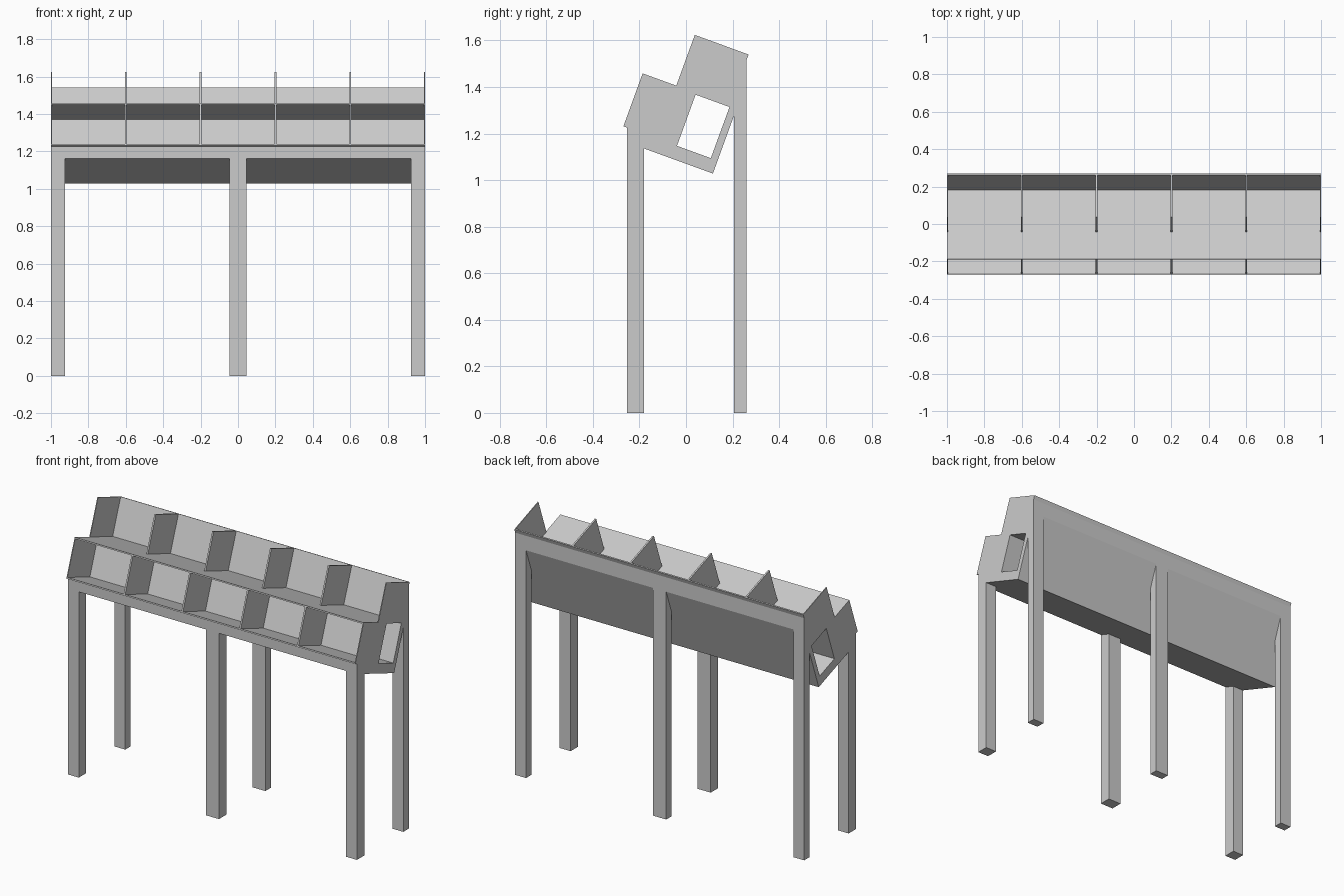
import bpy, bmesh, math

if "Cube" in bpy.data.objects:
    bpy.data.objects.remove(bpy.data.objects["Cube"])

TILT = math.radians(20)
CU, SU = math.cos(TILT), math.sin(TILT)
OY, OZ = -0.043, 1.402          # tilted frame origin: front foot of the upper dividers


def rack(s, v):
    """Tilted rack coordinates (s = backwards, v = upwards) to world (y, z)."""
    return (OY + s * CU + v * SU, OZ - s * SU + v * CU)


def depth_line(v, y):
    """Point at world y on the tilted line of constant v."""
    return rack((y - OY - v * SU) / CU, v)


def height_line(s, y):
    """Point at world y on the tilted line of constant s."""
    return rack(s, (y - OY - s * CU) / SU)


def extrude(name, profile, x0, x1):
    """Prism from a (y, z) profile, running from x0 to x1."""
    bm = bmesh.new()
    ends = [[bm.verts.new((x, y, z)) for y, z in profile] for x in (x0, x1)]
    for loop in ends:
        bm.faces.new(loop)
    n = len(profile)
    for i in range(n):
        j = (i + 1) % n
        bm.faces.new((ends[0][i], ends[0][j], ends[1][j], ends[1][i]))
    bmesh.ops.recalc_face_normals(bm, faces=bm.faces)
    mesh = bpy.data.meshes.new(name)
    bm.to_mesh(mesh)
    bm.free()
    obj = bpy.data.objects.new(name, mesh)
    bpy.context.collection.objects.link(obj)
    return obj


def panel(name, s0, s1, v0, v1, x0=-1.0, x1=1.0):
    return extrude(name, [rack(s0, v0), rack(s1, v0), rack(s1, v1), rack(s0, v1)], x0, x1)


FRONT, BACK = -0.253, 0.26      # vertical planes of the outer leg faces
LIP, T = -0.154, 0.004          # front edge of the shelves, half sheet thickness
LOW, TOP = -0.238, 0.236        # lower shelf level and divider top
BASE, REAR, INNER = -0.297, 0.277, 0.246

# Thick L-shaped body: base and back board, trimmed flush with the legs
extrude("rack_body", [
    rack(REAR, BASE), depth_line(BASE, FRONT), depth_line(LOW, FRONT),
    rack(INNER, LOW), height_line(INNER, BACK), height_line(REAR, BACK)], -1, 1)

# Thin shelf sheets; the space behind the lower bins stays an open duct
panel("lower_shelf", LIP, 0.083, LOW, LOW + 2 * T)
panel("lower_bin_back", 0.083, 0.091, LOW, -T)
panel("upper_shelf", LIP, INNER, -T, T)
panel("upper_bin_back", INNER - 2 * T, INNER, T, TOP)

# Dividers of both tiers, half as thick at the two ends
for i in range(6):
    x = -1 + 0.4 * i
    x0, x1 = max(x - 0.005, -1), min(x + 0.005, 1)
    panel(f"lower_divider_{i + 1}", LIP, 0.083, LOW + 2 * T, -T, x0, x1)
    panel(f"upper_divider_{i + 1}", 0, INNER - 2 * T, T, TOP, x0, x1)

# Legs, tops cut to the slope of the body
front_leg = [(FRONT, 0), (-0.18, 0), depth_line(BASE, -0.18), depth_line(BASE, FRONT)]
back_leg = [(0.206, 0), (BACK, 0), height_line(REAR, BACK), height_line(REAR, 0.206)]
for side, x0, x1 in (("left", -1, -0.925), ("middle", -0.045, 0.045), ("right", 0.925, 1)):
    extrude(f"front_leg_{side}", front_leg, x0, x1)
    extrude(f"back_leg_{side}", back_leg, x0, x1)
